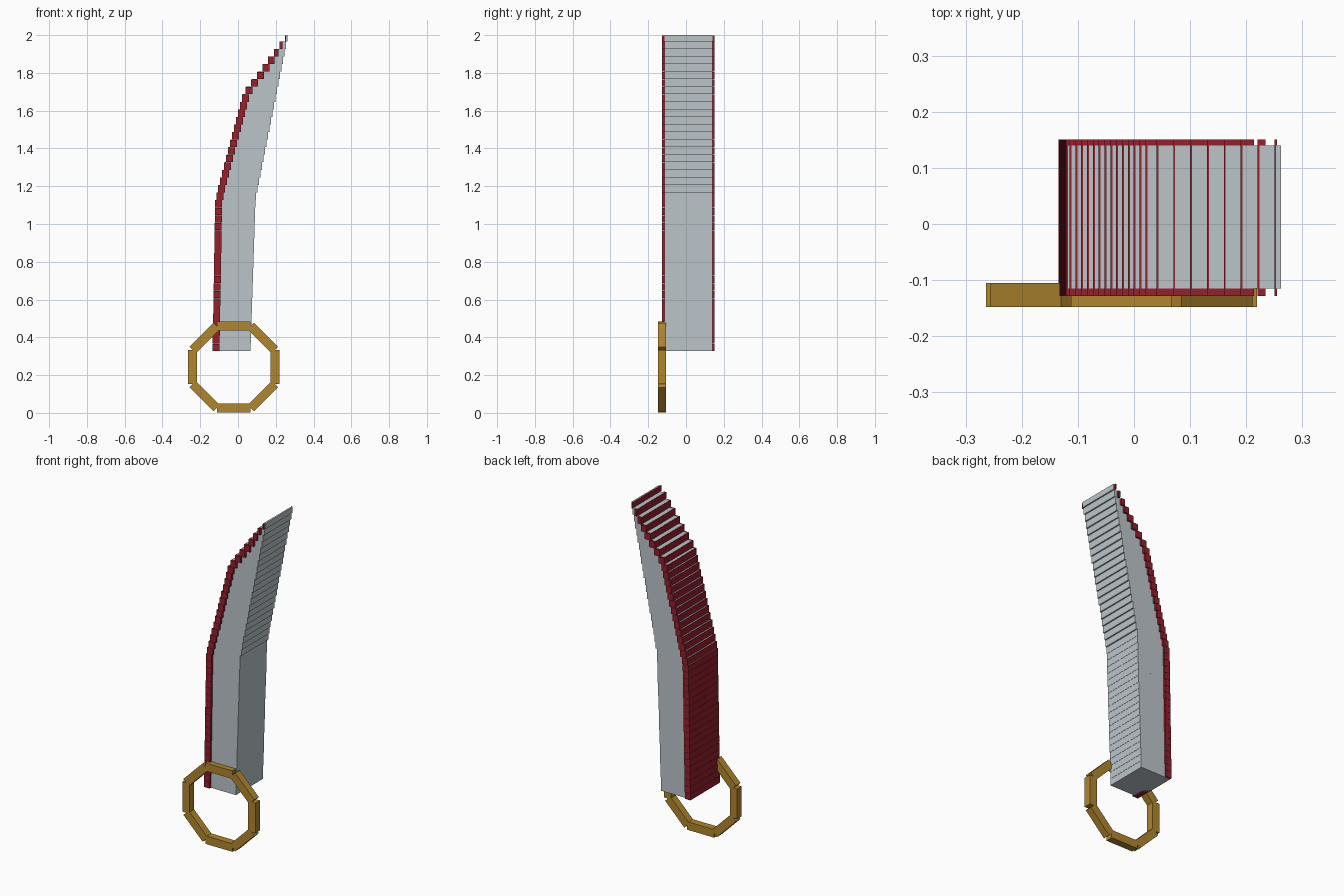
import bpy, bmesh, math
from mathutils import Matrix, Vector

if "Cube" in bpy.data.objects:
    bpy.data.objects.remove(bpy.data.objects["Cube"])


def material(name, rgb):
    m = bpy.data.materials.new(name)
    m.diffuse_color = (*rgb, 1)
    m.use_nodes = True
    m.node_tree.nodes["Principled BSDF"].inputs["Base Color"].default_value = m.diffuse_color
    return m


STEEL = material("pale steel", (0.50, 0.56, 0.59))
RED = material("dark red", (0.30, 0.014, 0.026))
GOLD = material("old gold", (0.44, 0.24, 0.027))


def add_box(bm, x, y, z):
    """Box from (min, max) pairs."""
    size = Vector((x[1] - x[0], y[1] - y[0], z[1] - z[0]))
    mid = Vector((sum(x), sum(y), sum(z))) / 2
    bmesh.ops.create_cube(bm, size=1, matrix=Matrix.Translation(mid) @ Matrix.Diagonal((*size, 1)))


def finish(bm, name, mat):
    mesh = bpy.data.meshes.new(name)
    bm.to_mesh(mesh)
    bm.free()
    mesh.materials.append(mat)
    bpy.context.collection.objects.link(bpy.data.objects.new(name, mesh))


# Slab stack: straight lower part, leaning middle, sharply raked tip
COUNT, BASE, PITCH = 42, 0.327, 0.04


def left_edge(i):
    if i < 20:
        return -0.1345 + 0.0007 * i
    if i < 34:
        return -0.115 + 0.0104 * (i - 20)
    return 0.04 + 0.03 * (i - 34)


def right_edge(i):
    return 0.067 + 0.00135 * i if i < 20 else 0.094 + 0.008 * (i - 20)


blade, spine = bmesh.new(), bmesh.new()
for i in range(COUNT):
    z = BASE + i * PITCH
    top = min(z + PITCH, 2.0)
    left, right = left_edge(i), right_edge(i)
    band = min(0.037, 0.42 * (right - left))
    add_box(blade, (left + 0.0035, right), (-0.115, 0.14), (z, top))
    add_box(spine, (left, left + band), (-0.128, 0.151), (z, top - 0.001))
finish(blade, "blade", STEEL)
finish(spine, "blade_spine", RED)

# Octagonal ring guard of eight straight bars
ring = bmesh.new()
for k in range(8):
    m = (Matrix.Translation((-0.0225, -0.1265, 0.2425))
         @ Matrix.Rotation(k * math.pi / 4, 4, 'Y')
         @ Matrix.Translation((0, 0, 0.2175))
         @ Matrix.Diagonal((0.179, 0.043, 0.048, 1)))
    bmesh.ops.create_cube(ring, size=1, matrix=m)
finish(ring, "ring_guard", GOLD)
